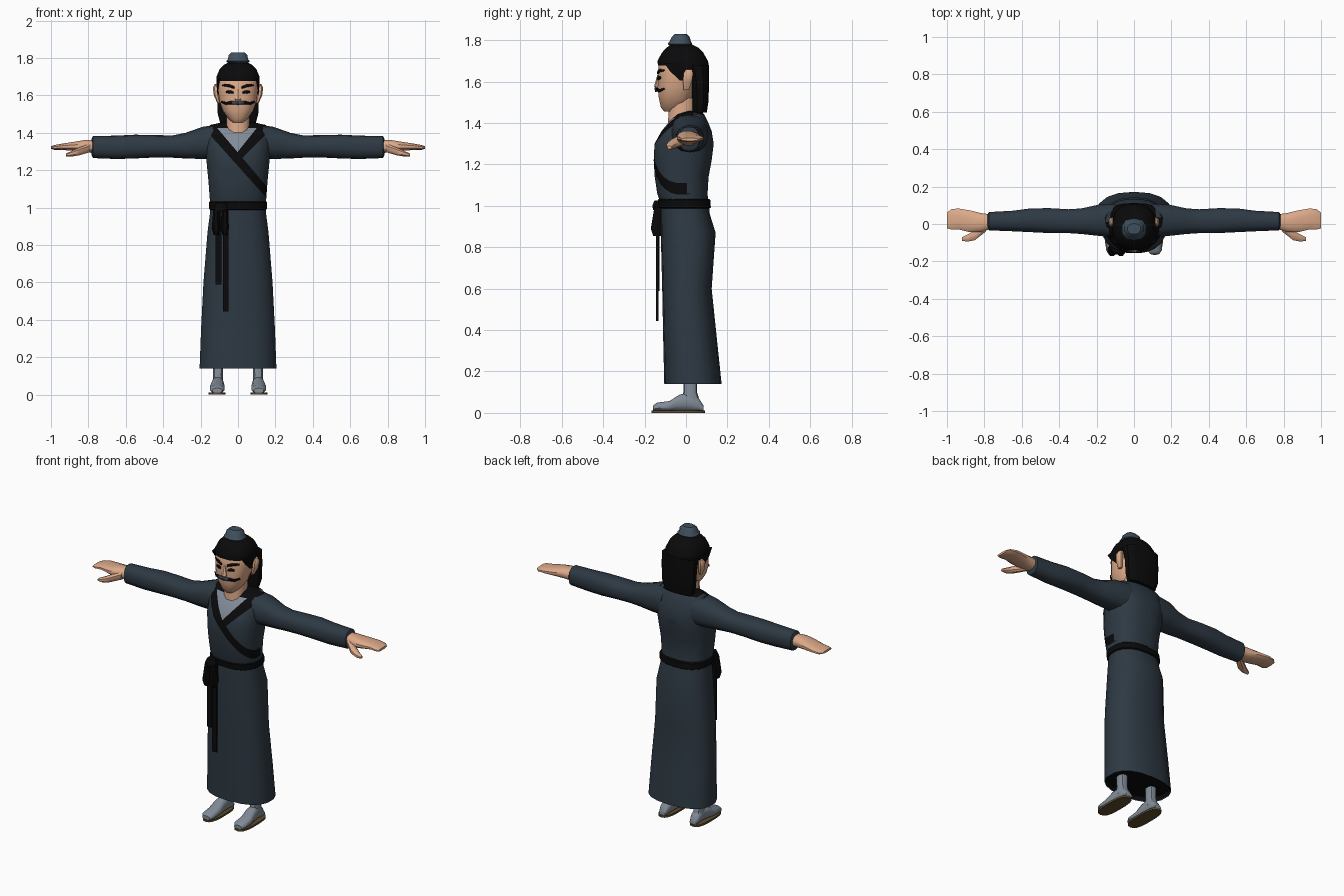
import bpy, bmesh, math
from mathutils import Vector
from mathutils.bvhtree import BVHTree


def material(name, r, g, b):
    m = bpy.data.materials.new(name)
    m.diffuse_color = (r, g, b, 1)
    return m


ROBE = material("slate_robe", 0.027, 0.041, 0.056)
BLACK = material("black", 0.003, 0.003, 0.0035)
SKIN = material("skin", 0.72, 0.40, 0.25)
SOCK = material("grey_sock", 0.22, 0.26, 0.31)
SLATE = material("blue_grey", 0.05, 0.08, 0.11)
SOLE = material("brown_sole", 0.11, 0.07, 0.025)


def finish(name, bm, mats, mirror=False):
    bmesh.ops.recalc_face_normals(bm, faces=bm.faces[:])
    me = bpy.data.meshes.new(name)
    bm.to_mesh(me)
    for m in mats:
        me.materials.append(m)
    ob = bpy.data.objects.new(name, me)
    bpy.context.collection.objects.link(ob)
    if mirror:
        ob.modifiers.new("mirror", 'MIRROR').use_mirror_merge = False
    return ob


def loft_mesh(rings, axis='z', sides=18, n=2.4, caps=(True, True)):
    """Superellipse rings (t, u0, u1, v0, v1) joined along an axis."""
    place = {'z': lambda t, u, v: (u, v, t),
             'x': lambda t, u, v: (t, u, v),
             'y': lambda t, u, v: (u, t, v)}[axis]
    bm = bmesh.new()
    loops = []
    for t, u0, u1, v0, v1 in rings:
        loop = []
        for i in range(sides):
            a = 2 * math.pi * (i + 0.5) / sides
            c, s = math.cos(a), math.sin(a)
            u = (u0 + u1) / 2 + (u1 - u0) / 2 * math.copysign(abs(c) ** (2 / n), c)
            v = (v0 + v1) / 2 + (v1 - v0) / 2 * math.copysign(abs(s) ** (2 / n), s)
            loop.append(bm.verts.new(place(t, u, v)))
        loops.append(loop)
    for p, q in zip(loops, loops[1:]):
        for i in range(sides):
            j = (i + 1) % sides
            bm.faces.new((p[i], p[j], q[j], q[i]))
    for end, use in zip((loops[0], loops[-1]), caps):
        if use:
            bm.faces.new(end)
    return bm


def loft(name, rings, mat, mirror=False, **kw):
    return finish(name, loft_mesh(rings, **kw), [mat], mirror)


def body(rings):
    """Left-right symmetric rings (z, half width, front y, back y)."""
    return [(z, -h, h, f, b) for z, h, f, b in rings]


def box(name, lo, hi, mat):
    bm = bmesh.new()
    bmesh.ops.create_cube(bm, size=1)
    for v in bm.verts:
        v.co = [(l + h) / 2 + c * (h - l) for l, h, c in zip(lo, hi, v.co)]
    return finish(name, bm, [mat])


# Skirt of the robe, with a dark lining closing it underneath
loft("robe_skirt", body([
    (0.14, 0.208, -0.105, 0.172), (0.35, 0.2, -0.11, 0.15), (0.6, 0.187, -0.115, 0.124),
    (0.87, 0.165, -0.122, 0.143), (0.96, 0.153, -0.12, 0.115), (1.01, 0.148, -0.12, 0.11)]),
    ROBE, caps=(False, True))
loft("skirt_lining", body([(0.142, 0.204, -0.101, 0.168), (0.17, 0.2, -0.1, 0.164)]),
     BLACK, caps=(False, True))

# Upper robe: cut along the collar edges, then coloured by region
bm = loft_mesh(body([
    (1.0, 0.148, -0.12, 0.11), (1.06, 0.153, -0.14, 0.105), (1.14, 0.159, -0.152, 0.11),
    (1.22, 0.167, -0.157, 0.125), (1.3, 0.173, -0.153, 0.135), (1.36, 0.177, -0.12, 0.125),
    (1.41, 0.174, -0.08, 0.105), (1.442, 0.15, -0.045, 0.088), (1.458, 0.075, 0.0, 0.075)]),
    sides=24)
a_in, a_out = (1.294, -1.18), (1.222, -1.11)
b_in, b_out = (1.30, 1.25), (1.243, 1.0)
for z0, k in (a_in, a_out, b_in, b_out, (1.425, 0)):
    bmesh.ops.bisect_plane(bm, geom=bm.verts[:] + bm.edges[:] + bm.faces[:],
                           plane_co=(0, 0, z0), plane_no=(-k, 0, 1))
for f in bm.faces:
    c = f.calc_center_median()
    over = lambda line: c.z > line[0] + line[1] * c.x
    if c.z > 1.445:
        f.material_index = 1
    elif c.y < 0.02:
        if over(a_in) and over(b_in):
            f.material_index = 1 if c.z > 1.425 else 2
        elif (over(a_out) and not over(a_in)) or (over(a_in) and over(b_out)):
            f.material_index = 1
finish("robe_top", bm, [ROBE, BLACK, SOCK])

# Sleeves and hands
loft("sleeve", [
    (0.1, -0.075, 0.11, 1.255, 1.445), (0.19, -0.065, 0.105, 1.26, 1.432),
    (0.28, -0.055, 0.085, 1.263, 1.4), (0.35, -0.05, 0.08, 1.267, 1.386),
    (0.45, -0.05, 0.086, 1.268, 1.388), (0.55, -0.045, 0.085, 1.263, 1.39),
    (0.65, -0.04, 0.072, 1.26, 1.385), (0.775, -0.035, 0.065, 1.265, 1.382),
    (0.782, -0.025, 0.055, 1.28, 1.37)], ROBE, mirror=True, axis='x', sides=14)
loft("hand", [
    (0.76, -0.025, 0.052, 1.29, 1.365), (0.82, -0.045, 0.06, 1.295, 1.362),
    (0.88, -0.045, 0.075, 1.303, 1.352), (0.94, -0.03, 0.085, 1.308, 1.343),
    (0.98, -0.03, 0.08, 1.308, 1.335), (1.0, -0.025, 0.06, 1.314, 1.328)],
    SKIN, mirror=True, axis='x', sides=12)
loft("thumb", [
    (0.79, -0.04, 0.01, 1.295, 1.345), (0.85, -0.088, -0.03, 1.278, 1.322),
    (0.89, -0.096, -0.055, 1.272, 1.304), (0.92, -0.09, -0.07, 1.274, 1.29)],
    SKIN, mirror=True, axis='x', sides=8)

# Belt, knot and hanging tails
loft("belt", body([(0.988, 0.15, -0.124, 0.114), (0.993, 0.158, -0.132, 0.12),
                   (1.028, 0.158, -0.136, 0.118), (1.034, 0.15, -0.13, 0.112)]), BLACK)
loft("belt_knot", [(0.98, -0.125, -0.06, -0.16, -0.1), (1.0, -0.13, -0.05, -0.165, -0.1),
                   (1.025, -0.12, -0.06, -0.155, -0.1)], BLACK, sides=8)
for x in (-0.118, -0.07):
    loft("knot_loop", [(0.855, x - 0.014, x + 0.014, -0.16, -0.12),
                       (0.89, x - 0.024, x + 0.024, -0.172, -0.11),
                       (0.99, x - 0.015, x + 0.015, -0.155, -0.11)], BLACK, sides=8)
box("belt_tail_short", (-0.12, -0.14, 0.59), (-0.087, -0.128, 0.99), BLACK)
box("belt_tail_long", (-0.08, -0.144, 0.445), (-0.05, -0.132, 0.99), BLACK)

# Legs, feet and soles
loft("leg", [(0.05, 0.076, 0.138, -0.025, 0.07), (0.1, 0.08, 0.134, -0.013, 0.053),
             (0.3, 0.078, 0.136, -0.012, 0.055)], SOCK, mirror=True, sides=10)
loft("foot", [
    (-0.16, 0.085, 0.137, 0.008, 0.035), (-0.14, 0.072, 0.15, 0.008, 0.05),
    (-0.08, 0.07, 0.152, 0.008, 0.058), (-0.03, 0.074, 0.144, 0.008, 0.09),
    (0.02, 0.077, 0.137, 0.008, 0.1), (0.06, 0.077, 0.137, 0.008, 0.075),
    (0.085, 0.085, 0.13, 0.008, 0.035)], SOCK, mirror=True, axis='y', sides=12)
loft("sole", [(0, 0.065, 0.157, -0.167, 0.092), (0.012, 0.065, 0.157, -0.167, 0.092)],
     SOLE, mirror=True, n=2.8)

# Head, neck and ears
loft("neck", body([(1.36, 0.07, -0.09, 0.05), (1.42, 0.063, -0.088, 0.045),
                   (1.52, 0.065, -0.08, 0.05)]), SKIN, sides=12)
head = loft_mesh(body([
    (1.455, 0.028, -0.105, -0.03), (1.475, 0.052, -0.122, 0.0), (1.52, 0.083, -0.132, 0.03),
    (1.57, 0.1, -0.138, 0.05), (1.63, 0.108, -0.134, 0.07), (1.69, 0.107, -0.134, 0.08),
    (1.74, 0.085, -0.1, 0.06)]), sides=20)
face = BVHTree.FromBMesh(head)
finish("head", head, [SKIN])
loft("ear", [(1.56, 0.095, 0.112, -0.012, 0.015), (1.6, 0.1, 0.13, -0.016, 0.03),
             (1.64, 0.1, 0.136, -0.014, 0.036), (1.66, 0.1, 0.125, 0.0, 0.03)],
     SKIN, mirror=True, sides=8)
loft("nose", body([(1.565, 0.016, -0.147, -0.12), (1.577, 0.02, -0.154, -0.12),
                   (1.635, 0.008, -0.138, -0.12)]), SKIN, sides=6)


# Facial details: thin strips laid on the front of the face
def strip(name, pts, mat, lift):
    """Mirrored strip through (x, z, half height) stations."""
    b = bmesh.new()
    rows = []
    for x, z, h in pts:
        row = []
        for dz in (h, -h):
            hit = face.ray_cast(Vector((x, -1, z + dz)), Vector((0, 1, 0)))[0]
            y = hit.y if hit else -0.06
            row.append(b.verts.new((x, y - lift, z + dz)))
        rows.append(row)
    for p, q in zip(rows, rows[1:]):
        b.faces.new((p[0], p[1], q[1], q[0]))
    ob = finish(name, b, [mat], mirror=True)
    s = ob.modifiers.new("thickness", 'SOLIDIFY')
    s.thickness, s.offset = 0.006, 0


strip("eyebrow", [(0.02, 1.642, 0.006), (0.05, 1.653, 0.008), (0.085, 1.655, 0.004)], BLACK, 0.004)
strip("eye", [(0.025, 1.616, 0.005), (0.042, 1.618, 0.009), (0.062, 1.619, 0.005)], BLACK, 0.003)
strip("moustache", [(0.0, 1.56, 0.01), (0.035, 1.562, 0.009)], SLATE, 0.012)
strip("moustache_end", [(0.035, 1.562, 0.009), (0.065, 1.557, 0.007), (0.088, 1.566, 0.003)], BLACK, 0.01)

# Hair: long back, cap over the crown, topknot with its wrap
loft("hair_back", body([
    (1.45, 0.096, 0.03, 0.1), (1.5, 0.11, 0.03, 0.108), (1.6, 0.114, 0.022, 0.112),
    (1.68, 0.116, 0.0, 0.112)]), BLACK, sides=14, n=3)
loft("hair_cap", body([
    (1.678, 0.117, -0.137, 0.112), (1.7, 0.117, -0.14, 0.108), (1.74, 0.1, -0.118, 0.085),
    (1.765, 0.075, -0.095, 0.06), (1.78, 0.045, -0.07, 0.03)]), BLACK, sides=16)
loft("temple_hair", [(1.605, 0.104, 0.11, -0.03, 0.0), (1.65, 0.1, 0.115, -0.08, 0.03),
                     (1.69, 0.09, 0.117, -0.11, 0.04)], BLACK, mirror=True, sides=8)
loft("topknot", body([
    (1.768, 0.045, -0.075, 0.015), (1.783, 0.066, -0.088, 0.03), (1.793, 0.056, -0.08, 0.024),
    (1.815, 0.052, -0.07, 0.018), (1.83, 0.036, -0.055, 0.003)]), SLATE, sides=10)

for ob in bpy.data.objects:
    ob.select_set(True)
    bpy.context.view_layer.objects.active = ob
bpy.ops.object.shade_smooth_by_angle(angle=math.radians(40))
